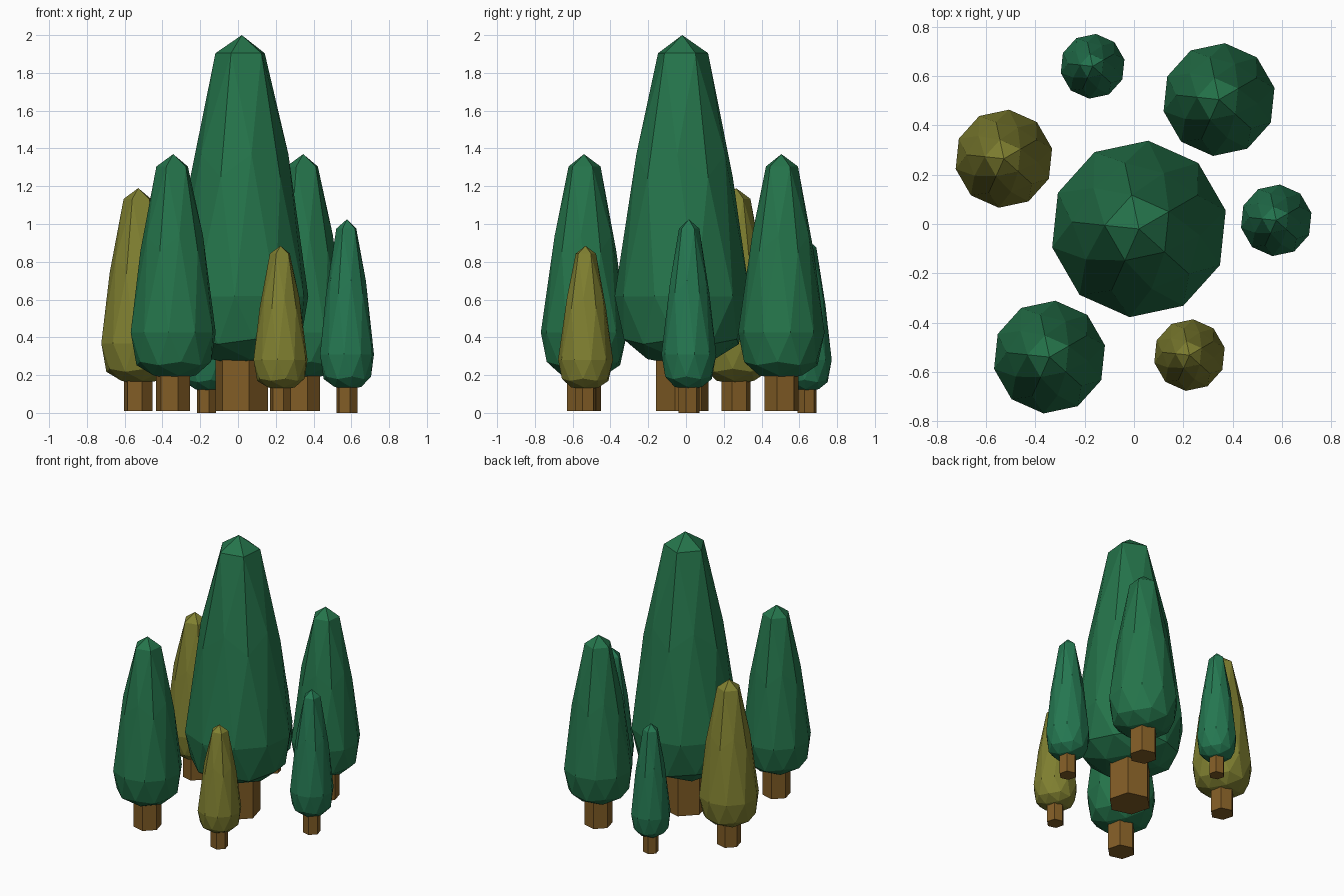
import bpy, bmesh, math
from mathutils import Matrix

if "Cube" in bpy.data.objects:
    bpy.data.objects.remove(bpy.data.objects["Cube"])


def material(name, rgb):
    m = bpy.data.materials.new(name)
    m.diffuse_color = (*rgb, 1)
    m.use_nodes = True
    m.node_tree.nodes["Principled BSDF"].inputs["Base Color"].default_value = m.diffuse_color
    return m


GREEN = material("forest green", (0.018, 0.175, 0.07))
TEAL = material("cool green", (0.018, 0.185, 0.082))
OLIVE = material("olive", (0.215, 0.215, 0.03))
BARK = material("bark brown", (0.22, 0.108, 0.019))

# height fraction and width factor for the icosphere levels
LEVELS = [(-1, 0, 1), (-0.85, 0.02, 1), (-0.526, 0.065, 1), (-0.447, 0.08, 0.98),
          (0, 0.21, 1), (0.447, 0.57, 0.85), (0.526, 0.64, 0.81),
          (0.85, 0.945, 0.74), (1, 1, 1)]


def profile(z):
    for (a, f0, w0), (b, f1, w1) in zip(LEVELS, LEVELS[1:]):
        if z <= b:
            t = max(0, (z - a) / (b - a))
            return f0 + t * (f1 - f0), w0 + t * (w1 - w0)
    return 1, 1


def finish(bm, name, mat, loc):
    me = bpy.data.meshes.new(name)
    bm.to_mesh(me)
    bm.free()
    me.materials.append(mat)
    ob = bpy.data.objects.new(name, me)
    ob.location = loc
    bpy.context.collection.objects.link(ob)


def tree(name, x, y, r, z0, z1, trunk_r, mat, ground):
    # canopy: faceted sphere pulled up into a teardrop
    bm = bmesh.new()
    bmesh.ops.create_icosphere(bm, subdivisions=2, radius=1,
                               matrix=Matrix.Rotation(math.radians(30), 4, 'Z'))
    for v in bm.verts:
        f, w = profile(v.co.z)
        v.co = (v.co.x * w * r, v.co.y * w * r, z0 + f * (z1 - z0))
    finish(bm, name + "_canopy", mat, (x, y, 0))
    # trunk: hexagonal post reaching into the canopy
    bm = bmesh.new()
    top = z0 + 0.12 * (z1 - z0)
    bmesh.ops.create_cone(bm, cap_ends=True, segments=6, radius1=trunk_r, radius2=trunk_r,
                          depth=top - ground,
                          matrix=Matrix.Translation((0, 0, (top + ground) / 2))
                          @ Matrix.Rotation(math.radians(15), 4, 'Z'))
    finish(bm, name + "_trunk", BARK, (x, y, 0))


tree("tall_tree", 0.02, -0.02, 0.36, 0.25, 2.0, 0.143, GREEN, 0.01)
tree("back_right_tree", 0.345, 0.505, 0.23, 0.175, 1.37, 0.093, GREEN, 0.01)
tree("front_left_tree", -0.343, -0.54, 0.23, 0.175, 1.37, 0.093, GREEN, 0.01)
tree("left_olive_tree", -0.528, 0.265, 0.2, 0.15, 1.19, 0.079, OLIVE, 0.01)
tree("front_olive_tree", 0.225, -0.532, 0.146, 0.12, 0.885, 0.058, OLIVE, 0.01)
tree("right_small_tree", 0.577, 0.015, 0.146, 0.12, 1.025, 0.058, TEAL, 0.0)
tree("back_small_tree", -0.168, 0.64, 0.132, 0.11, 0.92, 0.052, TEAL, 0.0)
